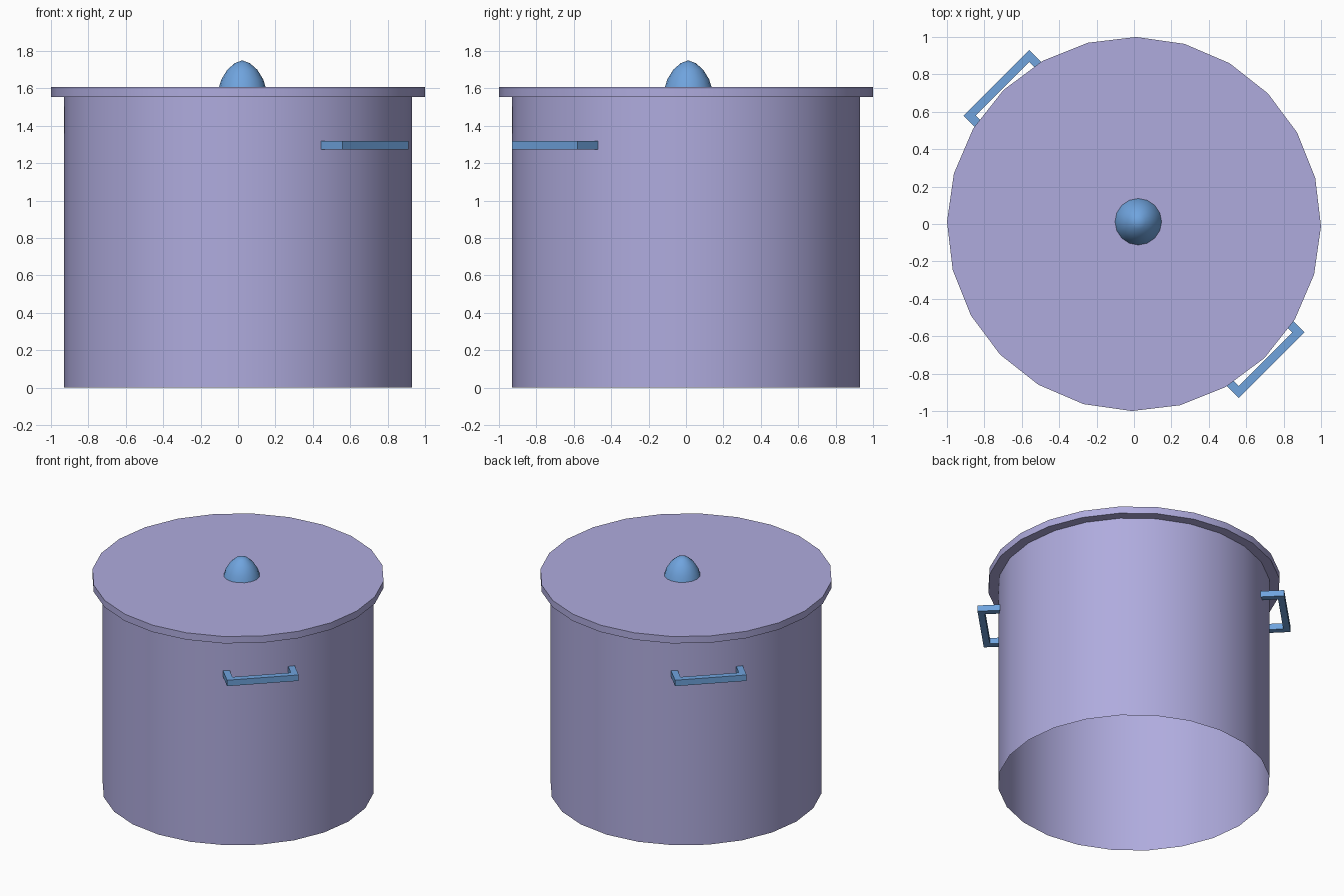
import bpy, bmesh, math
from mathutils import Matrix, Vector

cube = bpy.data.objects.get("Cube")
if cube:
    bpy.data.objects.remove(cube, do_unlink=True)


def material(name, rgb):
    m = bpy.data.materials.new(name)
    m.use_nodes = True
    colour = (*rgb, 1)
    m.diffuse_color = colour
    m.node_tree.nodes["Principled BSDF"].inputs["Base Color"].default_value = colour
    return m


LILAC = material("lilac enamel", (0.43, 0.41, 0.73))
BLUE = material("blue handle", (0.16, 0.37, 0.73))


def finish(name, bm, mat, smooth_angle=None):
    mesh = bpy.data.meshes.new(name)
    bm.to_mesh(mesh)
    bm.free()
    mesh.materials.append(mat)
    obj = bpy.data.objects.new(name, mesh)
    bpy.context.collection.objects.link(obj)
    if smooth_angle:
        bpy.ops.object.select_all(action="DESELECT")
        obj.select_set(True)
        bpy.context.view_layer.objects.active = obj
        bpy.ops.object.shade_smooth_by_angle(angle=math.radians(smooth_angle))
    return obj


def drum(name, radius, low, high, capped):
    bm = bmesh.new()
    place = Matrix.Translation((0, 0, (low + high) / 2)) @ Matrix.Rotation(math.radians(-0.7), 4, "Z")
    bmesh.ops.create_cone(bm, cap_ends=capped, segments=24, radius1=radius,
                          radius2=radius, depth=high - low, matrix=place)
    # make sure a vertex lies on the x axis, whatever the primitive's start angle
    return finish(name, bm, LILAC, 30)


# Pot wall, open underneath, and the overhanging lid
drum("pot_wall", 0.93, 0, 1.555, False)
drum("lid", 1.0, 1.555, 1.607, True)

# Pointed dome knob
bm = bmesh.new()
profile = [(0.125, 1.605), (0.112, 1.648), (0.08, 1.7), (0.04, 1.735), (0, 1.75)]
verts = [bm.verts.new((r, 0, z)) for r, z in profile]
edges = [bm.edges.new(pair) for pair in zip(verts, verts[1:])]
bmesh.ops.spin(bm, geom=verts + edges, cent=(0, 0, 0), axis=(0, 0, 1),
               angle=math.tau, steps=16)
bmesh.ops.remove_doubles(bm, verts=bm.verts, dist=0.001)
bmesh.ops.recalc_face_normals(bm, faces=bm.faces)
if sum(f.normal.z for f in bm.faces) < 0:
    bmesh.ops.reverse_faces(bm, faces=bm.faces)
knob = finish("knob", bm, BLUE, 40)
knob.location = (0.023, 0.012, 0)


# Square U handles on opposite sides, along one diagonal
def handle(name, angle):
    inner, outer, left, right, thick = 0.885, 1.054, -0.262, 0.235, 0.046
    outline = [(inner, left), (outer, left), (outer, right), (inner, right),
               (inner, right - thick), (outer - thick, right - thick),
               (outer - thick, left + thick), (inner, left + thick)]
    bm = bmesh.new()
    face = bm.faces.new([bm.verts.new((x, y, 1.273)) for x, y in outline])
    top = bmesh.ops.extrude_face_region(bm, geom=[face])["geom"]
    bmesh.ops.translate(bm, vec=Vector((0, 0, 0.045)),
                        verts=[v for v in top if isinstance(v, bmesh.types.BMVert)])
    bmesh.ops.recalc_face_normals(bm, faces=bm.faces)
    bm.transform(Matrix.Rotation(math.radians(angle), 4, "Z"))
    finish(name, bm, BLUE)


handle("front_handle", -45)
handle("back_handle", 135)
